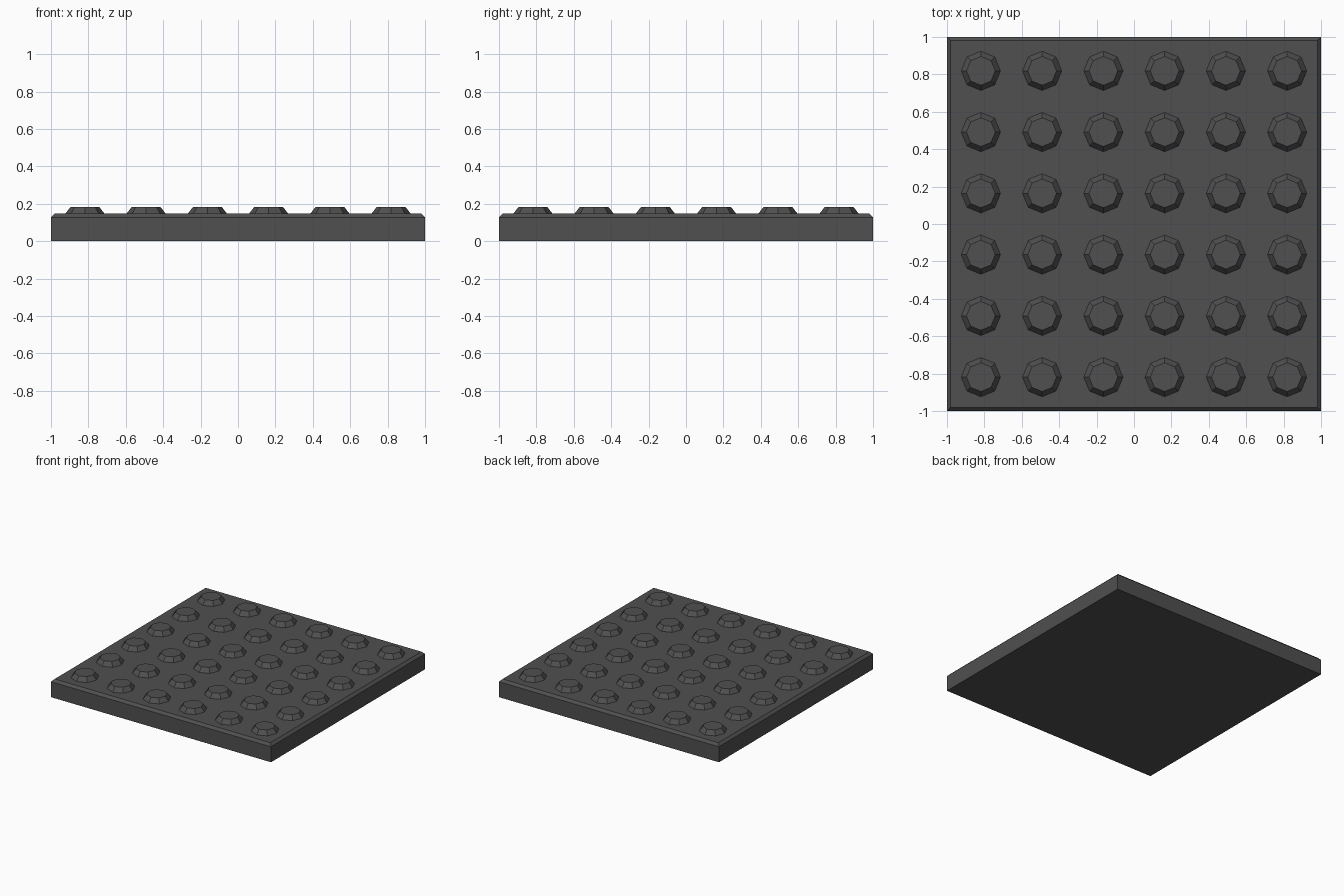
import bpy, bmesh, math
from mathutils import Matrix

cube = bpy.data.objects.get("Cube")
if cube:
    bpy.data.objects.remove(cube, do_unlink=True)

SLAB_TOP, STUD_TOP = 0.147, 0.183
CHAMFER = 0.02
COUNT, PITCH = 6, 0.3275

grey = bpy.data.materials.new("dark grey")
grey.use_nodes = True
colour = (0.08, 0.08, 0.08, 1)
grey.diffuse_color = colour
grey.node_tree.nodes["Principled BSDF"].inputs["Base Color"].default_value = colour


def make_object(name, bm):
    mesh = bpy.data.meshes.new(name)
    bm.to_mesh(mesh)
    bm.free()
    mesh.materials.append(grey)
    obj = bpy.data.objects.new(name, mesh)
    bpy.context.collection.objects.link(obj)
    return obj


# Square slab with a chamfered top rim
bm = bmesh.new()
bmesh.ops.create_cube(bm, size=1, matrix=Matrix.Translation((0, 0, SLAB_TOP / 2))
                      @ Matrix.Diagonal((2, 2, SLAB_TOP, 1)))
rim = [e for e in bm.edges if all(v.co.z > SLAB_TOP / 2 for v in e.verts)]
bmesh.ops.bevel(bm, geom=rim, offset=CHAMFER, segments=1, affect='EDGES')
make_object("slab", bm)

# Grid of tapered eight-sided studs, open where they meet the slab
bm = bmesh.new()
height = STUD_TOP - SLAB_TOP
for row in range(COUNT):
    for col in range(COUNT):
        x, y = ((i - (COUNT - 1) / 2) * PITCH for i in (col, row))
        bmesh.ops.create_cone(bm, cap_ends=True, segments=8, radius1=0.105,
                              radius2=0.077, depth=height,
                              matrix=Matrix.Translation((x, y, SLAB_TOP + height / 2)))
bases = [f for f in bm.faces if f.calc_center_median().z < SLAB_TOP + height / 4]
bmesh.ops.delete(bm, geom=bases, context='FACES_ONLY')
make_object("studs", bm)
